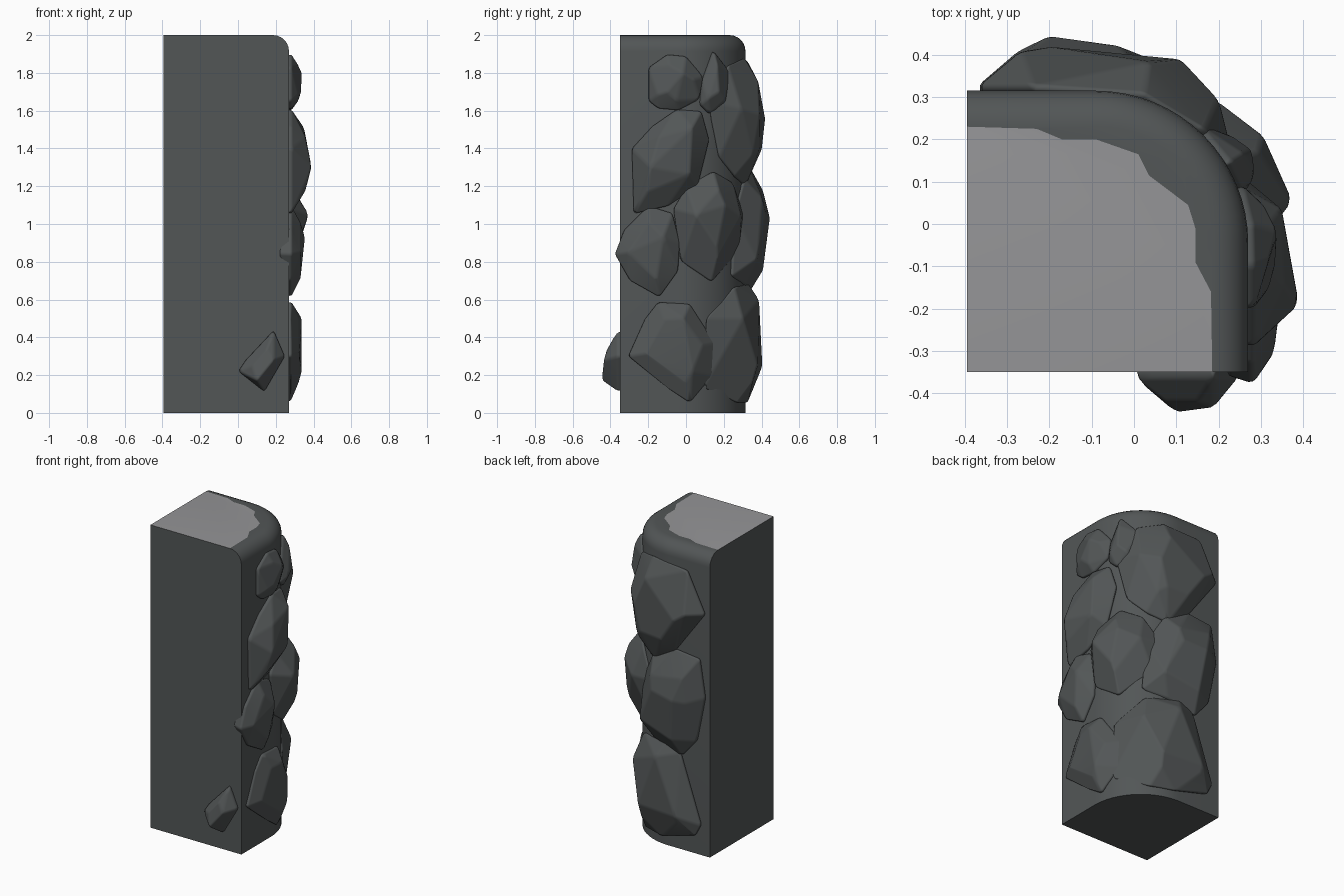
import bpy, bmesh, math
from mathutils import Vector

if "Cube" in bpy.data.objects:
    bpy.data.objects.remove(bpy.data.objects["Cube"])

X0, X1, Y0, Y1, H = -0.395, 0.27, -0.35, 0.315, 2.0   # pillar limits
R, F = 0.36, 0.085                                    # corner radius, top fillet
CX, CY = X1 - R, Y1 - R


def material(name, rgb):
    m = bpy.data.materials.new(name)
    m.diffuse_color = (*rgb, 1)
    m.use_nodes = True
    m.node_tree.nodes["Principled BSDF"].inputs["Base Color"].default_value = m.diffuse_color
    return m


STONE = material("dark stone", (0.085, 0.093, 0.094))
CAP = material("pale top", (0.30, 0.30, 0.31))


def finish(name, bm, mats):
    bmesh.ops.recalc_face_normals(bm, faces=bm.faces[:])
    me = bpy.data.meshes.new(name)
    bm.to_mesh(me)
    bm.free()
    ob = bpy.data.objects.new(name, me)
    bpy.context.collection.objects.link(ob)
    for m in mats:
        me.materials.append(m)
    return ob


def smooth(ob, deg):
    bpy.ops.object.select_all(action='DESELECT')
    ob.select_set(True)
    bpy.context.view_layer.objects.active = ob
    bpy.ops.object.shade_smooth_by_angle(angle=math.radians(deg))


# Pillar: plan with one round corner, filleted at the top of the weathered sides
def plan(d):
    arc = [(CX + (R - d) * math.cos(a), CY + (R - d) * math.sin(a))
           for a in (math.radians(90 * i / 16) for i in range(17))]
    return [(X0, Y0), (X1 - d, Y0)] + arc + [(X0, Y1 - d)]


bm = bmesh.new()
levels = [(0, 0)] + [(F * (1 - math.cos(t)), H - F + F * math.sin(t))
                     for t in (math.radians(90 * i / 6) for i in range(7))]
rings = [[bm.verts.new((x, y, z)) for x, y in plan(d)] for d, z in levels]
n = len(rings[0])
for lo, hi in zip(rings, rings[1:]):
    for i in range(n):
        j = (i + 1) % n
        bm.faces.new((lo[i], lo[j], hi[j], hi[i]))
bm.faces.new(rings[0][::-1])

# Pale top with a ragged edge, and the dark strip around it
top = rings[-1]
ragged = [(0.182, -0.16), (0.145, -0.09), (0.145, -0.01), (0.128, 0.045),
          (0.035, 0.115), (0.01, 0.165), (-0.09, 0.2), (-0.17, 0.2), (-0.23, 0.225)]
edge = [bm.verts.new((x, y, H)) for x, y in ragged]
pale = bm.faces.new([top[0], top[1]] + edge + [top[-1]])
pale.material_index = 1
bm.faces.new(top[1:] + edge[::-1])
smooth(finish("pillar", bm, [STONE, CAP]), 30)


# Point on the pillar's side, pushed out by h
def on_side(side, u, z, h):
    if side == "front":
        return Vector((u, Y0 - h, z))
    if side == "right":                      # u is y
        t = max(0.0, u - CY)
        x, y = CX + math.sqrt(max(0, R * R - t * t)), u
    else:                                    # back: u is x
        t = max(0.0, u - CX)
        x, y = u, CY + math.sqrt(max(0, R * R - t * t))
    nx, ny = max(0, x - CX), max(0, y - CY)
    if side == "right" and u < CY:
        nx, ny = 1, 0
    if side == "back" and u < CX:
        nx, ny = 0, 1
    k = math.hypot(nx, ny)
    return Vector((x + h * nx / k, y + h * ny / k, z))


# Rock: hull of an outline on the wall, a raised inner ring and its peaks
def rock(name, side, outline, peaks, ring=0.62):
    bm = bmesh.new()
    cu = sum(p[0] for p in outline) / len(outline)
    cz = sum(p[1] for p in outline) / len(outline)
    high = max(p[2] for p in peaks)
    for i, (u, z) in enumerate(outline):
        bm.verts.new(on_side(side, u, z, 0.012))
        bm.verts.new(on_side(side, cu + (u - cu) * 0.9, cz + (z - cz) * 0.9, -0.05))
        if i % 2 == 0:
            bm.verts.new(on_side(side, cu + (u - cu) * ring, cz + (z - cz) * ring, high * 0.72))
    for p in peaks:
        bm.verts.new(on_side(side, *p))
    res = bmesh.ops.convex_hull(bm, input=bm.verts[:])
    junk = {g for g in res["geom_interior"] + res["geom_unused"]
            if isinstance(g, bmesh.types.BMVert)}
    bmesh.ops.delete(bm, geom=list(junk), context='VERTS')
    bmesh.ops.dissolve_limit(bm, angle_limit=math.radians(9),
                             verts=bm.verts[:], edges=bm.edges[:])
    ob = finish(name, bm, [STONE])
    for p in ob.data.polygons:
        p.use_smooth = True
    b = ob.modifiers.new("worn edges", 'BEVEL')
    b.width, b.segments, b.limit_method = 0.012, 2, 'ANGLE'
    b.angle_limit = math.radians(12)
    b.harden_normals = True


# Rocks on the right side and round corner (y, z)
rock("rock_right_top", "right",
     [(-.2, 1.65), (-.2, 1.83), (-.1, 1.9), (0, 1.89), (.09, 1.78), (.07, 1.66), (-.04, 1.6), (-.15, 1.61)],
     [(-.02, 1.8, .07), (-.1, 1.7, .065)])
rock("rock_corner_top", "right",
     [(.07, 1.63), (.08, 1.75), (.14, 1.92), (.23, 1.8), (.2, 1.62), (.12, 1.58)],
     [(.14, 1.7, .07)])
rock("rock_right_upper", "right",
     [(-.28, 1.05), (-.29, 1.4), (-.18, 1.52), (-.05, 1.61), (.08, 1.6), (.12, 1.45), (.06, 1.2), (-.1, 1.09)],
     [(-.19, 1.3, .12), (.03, 1.48, .075)])
rock("rock_corner_middle", "right",
     [(-.07, 1.08), (0, 1.2), (.14, 1.28), (.24, 1.22), (.295, 1.05), (.27, .85), (.13, .69), (-.03, .8)],
     [(.03, 1.05, .115), (.15, 1.1, .11), (.12, .88, .1)])
rock("rock_right_middle", "right",
     [(-.38, .84), (-.33, .97), (-.2, 1.1), (-.07, 1.06), (-.03, .9), (-.04, .75), (-.14, .61), (-.3, .7)],
     [(-.12, .93, .085), (-.2, .8, .07)])
rock("rock_right_low", "right",
     [(-.31, .3), (-.22, .5), (-.15, .59), (.02, .58), (.15, .37), (.14, .2), (.02, .05), (-.1, .12)],
     [(-.02, .5, .07), (.02, .22, .075), (-.15, .35, .06)])

# Rocks on the back (x, z)
rock("rock_back_top", "back",
     [(-.37, 1.6), (-.24, 1.86), (.02, 1.88), (.16, 1.84), (.235, 1.65), (.2, 1.35), (.12, 1.25), (0, 1.2), (-.15, 1.3)],
     [(-.27, 1.6, .095), (-.2, 1.55, .105), (.06, 1.58, .12), (.03, 1.4, .1)])
rock("rock_back_middle", "back",
     [(-.33, 1.3), (-.15, 1.32), (.02, 1.24), (.12, 1.05), (.14, .72), (0, .68), (-.2, .62), (-.31, .75), (-.37, 1.05)],
     [(-.2, 1.03, .13), (-.05, 1.05, .11), (-.12, .8, .085)])
rock("rock_back_low", "back",
     [(-.34, .2), (-.19, .64), (-.08, .69), (.12, .67), (.24, .5), (.245, .13), (.1, .05), (-.05, .05), (-.3, .12)],
     [(-.05, .6, .075), (.05, .25, .1), (-.2, .25, .09), (.13, .5, .08)])

# Small stone on the front (x, z)
rock("stone_front", "front",
     [(0, .22), (.04, .28), (.19, .44), (.25, .3), (.14, .11)],
     [(.1, .17, .097), (.19, .28, .085)], 0.4)
